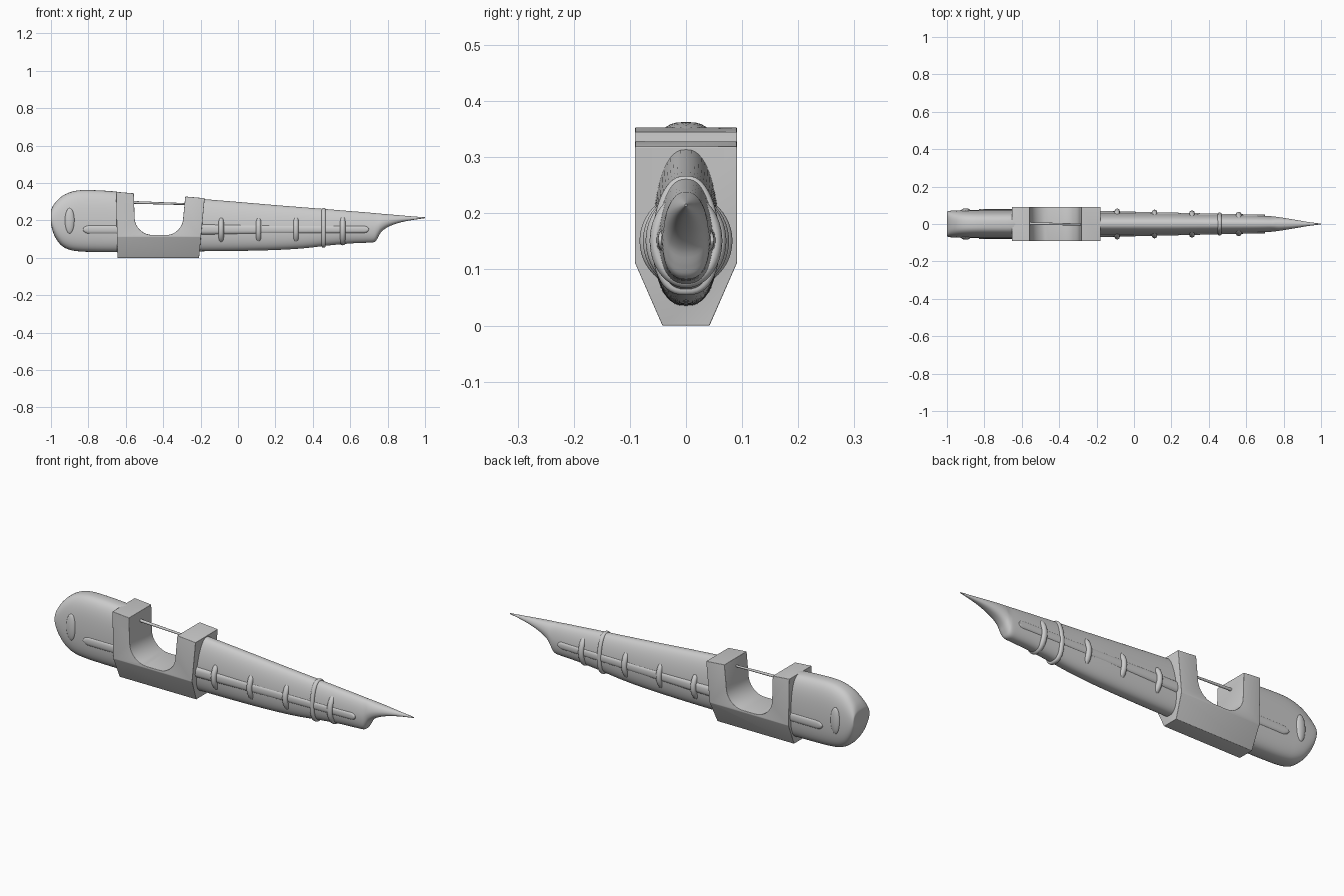
import bpy, bmesh, math
from mathutils import Vector

if "Cube" in bpy.data.objects:
    bpy.data.objects.remove(bpy.data.objects["Cube"])


def finish(bm, name, angle=45):
    bmesh.ops.recalc_face_normals(bm, faces=bm.faces)
    me = bpy.data.meshes.new(name)
    bm.to_mesh(me)
    bm.free()
    ob = bpy.data.objects.new(name, me)
    bpy.context.collection.objects.link(ob)
    smooth(ob, angle)
    return ob


def smooth(ob, angle=45):
    bpy.ops.object.select_all(action='DESELECT')
    ob.select_set(True)
    bpy.context.view_layer.objects.active = ob
    bpy.ops.object.shade_smooth_by_angle(angle=math.radians(angle))


def spline(pts, sub):
    """Catmull-Rom curve through tuples of any size."""
    out = []
    p = [Vector(q) for q in pts]
    p = [p[0] * 2 - p[1]] + p + [p[-1] * 2 - p[-2]]
    for i in range(1, len(p) - 2):
        a, b, c, d = p[i - 1:i + 3]
        for k in range(sub):
            t = k / sub
            out.append(0.5 * (2 * b + (c - a) * t + (2 * a - 5 * b + 4 * c - d) * t * t
                              + (3 * b - a - 3 * c + d) * t ** 3))
    return out + [p[-2]]


def loft(name, stations, power=2.5, taper=0.12, sub=4, n=48):
    """Skin superellipse sections; each station is (x, z_bottom, z_top, half_width)."""
    bm = bmesh.new()
    rings = []
    for x, zb, zt, w in spline(stations, sub):
        ring = []
        for i in range(n):
            a = 2 * math.pi * i / n
            c, s = math.cos(a), math.sin(a)
            y = math.copysign(abs(c) ** (2 / power), c) * w
            v = math.copysign(abs(s) ** (2 / power), s)
            y *= 1 - taper * max(v, 0)
            ring.append(bm.verts.new((x, y, (zb + zt) / 2 + v * (zt - zb) / 2)))
        rings.append(ring)
    for r, q in zip(rings, rings[1:]):
        for i in range(n):
            bm.faces.new((r[i], r[(i + 1) % n], q[(i + 1) % n], q[i]))
    bm.faces.new(rings[0])
    bm.faces.new(rings[-1])
    return finish(bm, name)


def prism(name, outline, direction):
    bm = bmesh.new()
    f = bm.faces.new([bm.verts.new(p) for p in outline])
    ex = bmesh.ops.extrude_face_region(bm, geom=[f])
    bmesh.ops.translate(bm, vec=direction,
                        verts=[g for g in ex['geom'] if isinstance(g, bmesh.types.BMVert)])
    return finish(bm, name)


# Blunt head section
loft('head_body', [(-1.0, .19, .243, .060), (-.997, .165, .262, .067), (-.98, .115, .292, .071),
                   (-.945, .067, .327, .073), (-.90, .043, .350, .074), (-.84, .034, .362, .074),
                   (-.75, .031, .361, .074), (-.65, .030, .354, .074), (-.60, .030, .343, .074)],
     power=3, taper=.1)

# Long tapering tail section ending in a thin point
loft('tail_body', [(-.22, .035, .317, .060), (0, .037, .299, .059), (.2, .042, .282, .057),
                   (.35, .051, .270, .053), (.48, .066, .260, .050), (.6, .077, .250, .047),
                   (.69, .081, .243, .044), (.73, .085, .239, .042), (.747, .106, .238, .040),
                   (.765, .137, .236, .038), (.80, .164, .233, .033), (.86, .187, .228, .023),
                   (.93, .202, .222, .011), (1.0, .212, .217, .002)], taper=.2)


# Raised side ridges, built as flat bars through the bodies with round ends
def ridge(name, x0, x1, w0, w1, h0, h1, round0, round1):
    st = []
    steps = [1, .7, .4, .15, 0]
    for d in steps[::-1]:
        k = math.sqrt(max(1 - (1 - d) ** 2, .01)) if round0 else 1
        st.append((x0 + d * h0, .152 - h0 * k, .152 + h0 * k, w0))
    for d in steps:
        k = math.sqrt(max(1 - (1 - d) ** 2, .01)) if round1 else 1
        st.append((x1 - d * h1, .152 - h1 * k, .152 + h1 * k, w1))
    loft(name, st, power=3, taper=0, sub=1)


ridge('head_ridge', -.83, -.60, .079, .079, .036, .036, True, False)
ridge('tail_ridge', -.22, .70, .070, .050, .036, .026, False, True)

# Side ring loops, mostly sunk in the tail
for i, (x, ry) in enumerate([(-.09, .069), (.11, .064), (.31, .060), (.56, .054)]):
    bpy.ops.mesh.primitive_torus_add(major_radius=.07, minor_radius=.014, major_segments=48,
                                     minor_segments=12, location=(x, 0, .151),
                                     rotation=(0, math.pi / 2, 0))
    ob = bpy.context.object
    ob.name = f'side_ring_{i + 1}'
    ob.scale = (1, ry / .07, 1)
    smooth(ob)

# Thin hoop around the tail
loft('tail_hoop', [(.447, .062, .259, .054), (.450, .056, .265, .059), (.458, .054, .267, .061),
                   (.466, .056, .265, .059), (.469, .062, .257, .054)], taper=.2, sub=2)

# Oval bosses on the head
for s, side in ((-1, 'front'), (1, 'back')):
    bpy.ops.mesh.primitive_uv_sphere_add(segments=32, ring_count=16, radius=1,
                                         location=(-.90, s * .070, .198))
    ob = bpy.context.object
    ob.name = f'oval_boss_{side}'
    ob.scale = (.026, .014, .068)
    smooth(ob)


# U-shaped collar: side outline intersected with its end section
def arc(cx, cz, rx, rz, a0, a1, n=8):
    return [(cx + rx * math.cos(math.radians(a0 + (a1 - a0) * i / n)),
             cz + rz * math.sin(math.radians(a0 + (a1 - a0) * i / n))) for i in range(n + 1)]


side = [(-.645, 0), (-.208, 0), (-.198, .11), (-.178, .319), (-.282, .328)]
side += arc(-.385, .215, .092, .093, 0, -90)
side += arc(-.455, .215, .098, .093, 270, 180)
side += [(-.557, .345), (-.652, .353)]
collar = prism('collar', [(x, -.12, z) for x, z in side], (0, .24, 0))
half = [(.042, -.05), (.042, 0), (.091, .112), (.091, .45)]
cutter = prism('collar_section', [(-.8, y, z) for y, z in half]
               + [(-.8, -y, z) for y, z in half[::-1]], (.8, 0, 0))
cutter.hide_render = True
cutter.hide_set(True)
m = collar.modifiers.new('shape', 'BOOLEAN')
m.operation = 'INTERSECT'
m.object = cutter
b = collar.modifiers.new('round', 'BEVEL')
b.width = .012
b.segments = 4
b.limit_method = 'ANGLE'
b.angle_limit = math.radians(22)
bpy.context.view_layer.objects.active = collar
for mod in ('shape', 'round'):
    bpy.ops.object.modifier_apply(modifier=mod)
bpy.data.objects.remove(cutter)
smooth(collar, 35)

# Thin rod bridging the collar opening
a, c = Vector((-.575, .003, .297)), Vector((-.265, -.003, .287))
bpy.ops.mesh.primitive_cone_add(vertices=16, radius1=.0075, radius2=.005, depth=(c - a).length,
                                location=(a + c) / 2,
                                rotation=(c - a).to_track_quat('Z', 'Y').to_euler())
bpy.context.object.name = 'bridge_rod'
smooth(bpy.context.object)
